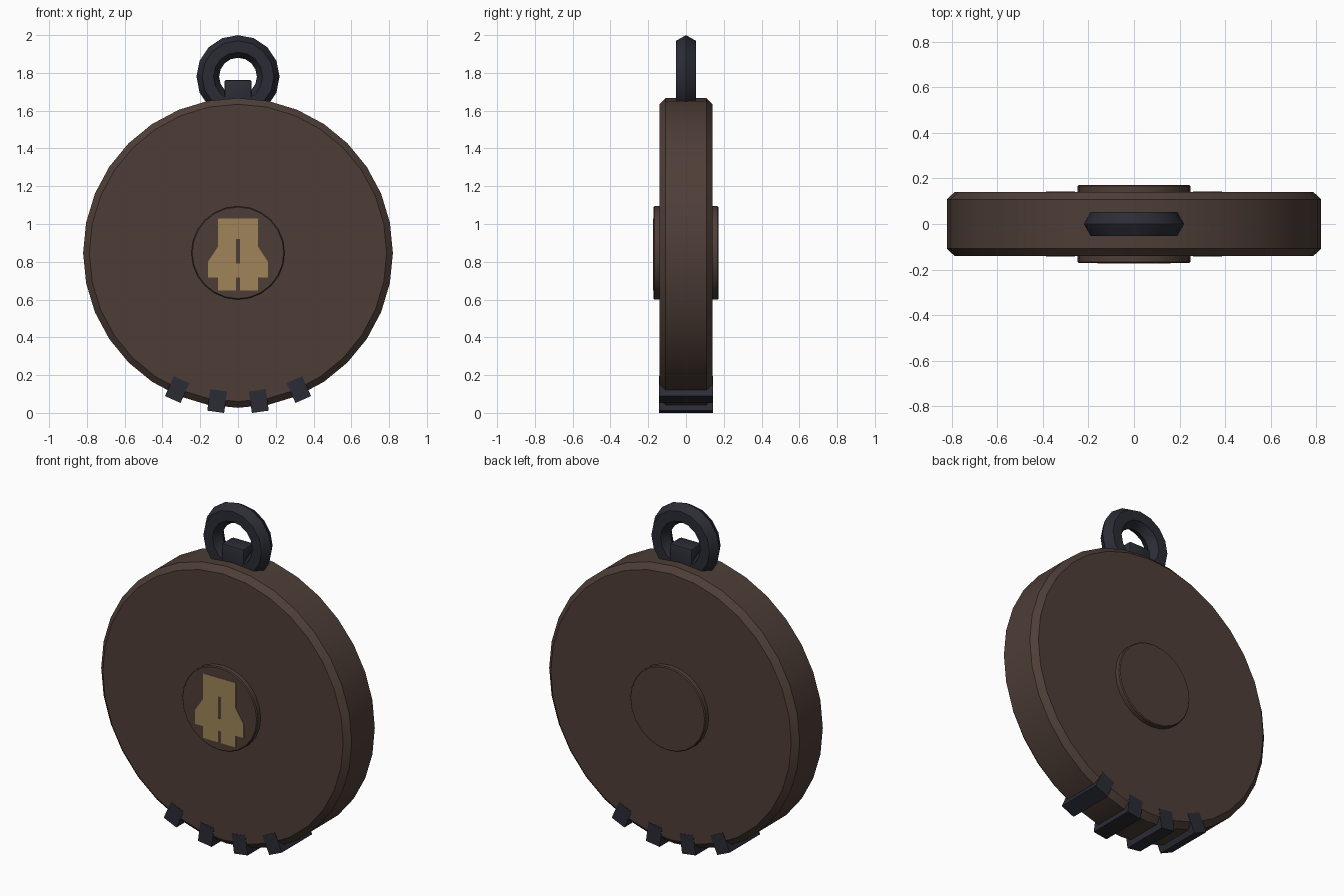
import bpy, bmesh, math
from mathutils import Matrix, Vector

if "Cube" in bpy.data.objects:
    bpy.data.objects.remove(bpy.data.objects["Cube"])

CZ = 0.847  # height of the disc centre


def material(name, rgb):
    m = bpy.data.materials.new(name)
    m.diffuse_color = (*rgb, 1)
    m.use_nodes = True
    m.node_tree.nodes["Principled BSDF"].inputs["Base Color"].default_value = m.diffuse_color
    return m


BROWN = material("dark brown", (0.076, 0.048, 0.038))
DARK = material("blue black", (0.024, 0.025, 0.036))
GOLD = material("dull gold", (0.342, 0.231, 0.098))


def finish(bm, name, mat, smooth=True):
    bmesh.ops.recalc_face_normals(bm, faces=bm.faces)
    me = bpy.data.meshes.new(name)
    bm.to_mesh(me)
    bm.free()
    ob = bpy.data.objects.new(name, me)
    bpy.context.collection.objects.link(ob)
    me.materials.append(mat)
    if smooth:
        bpy.ops.object.select_all(action='DESELECT')
        ob.select_set(True)
        bpy.context.view_layer.objects.active = ob
        bpy.ops.object.shade_smooth_by_angle(angle=math.radians(30))
    return ob


def lathe(name, mat, profile, sides, z, closed=False):
    """Turn (radius, y) points round the y axis; open profiles get end caps."""
    bm = bmesh.new()
    rings = []
    for r, y in profile:
        rings.append([bm.verts.new((r * math.cos(math.tau * i / sides), y,
                                    z + r * math.sin(math.tau * i / sides)))
                      for i in range(sides)])
    pairs = list(zip(rings, rings[1:]))
    if closed:
        pairs.append((rings[-1], rings[0]))
    else:
        bm.faces.new(rings[0])
        bm.faces.new(rings[-1])
    for a, b in pairs:
        for i in range(sides):
            j = (i + 1) % sides
            bm.faces.new((a[i], a[j], b[j], b[i]))
    return finish(bm, name, mat)


def box(name, mat, size, loc, angle=0.0, bevel=0.0):
    bm = bmesh.new()
    bmesh.ops.create_cube(bm, size=1, matrix=Matrix.Translation(Vector(loc))
                          @ Matrix.Rotation(angle, 4, 'Y')
                          @ Matrix.Diagonal((*size, 1)))
    if bevel:
        bmesh.ops.bevel(bm, geom=bm.edges[:], offset=bevel, segments=2,
                        profile=0.5, affect='EDGES')
    return finish(bm, name, mat)


# Chamfered disc and the raised hub through its middle
lathe("disc_body", BROWN, [(0.787, -0.14), (0.82, -0.108), (0.82, 0.108), (0.787, 0.14)], 32, CZ)
lathe("hub", BROWN, [(0.242, -0.172), (0.247, -0.167), (0.247, 0.167), (0.242, 0.172)], 24, CZ)

# Hanging ring with a six-sided section, and its mounting block
section = [(0.16 + 0.06 * math.cos(math.tau * k / 6), 0.06 * math.sin(math.tau * k / 6))
           for k in range(6)]
lathe("hanging_ring", DARK, section, 16, 1.78, closed=True)
box("ring_mount", DARK, (0.145, 0.105, 0.16), (0, 0, 1.683), bevel=0.012)

# Four grip teeth set radially along the bottom rim
for n, deg in enumerate((-24, -8, 8, 24)):
    a = math.radians(deg)
    box(f"rim_tooth_{n + 1}", DARK, (0.09, 0.284, 0.115),
        (0.792 * math.sin(a), 0, CZ - 0.792 * math.cos(a)), -a)

# Inlaid front plate: one half outline, mirrored, with slots along the middle
half = [(0, 1.03), (0.106, 1.03), (0.106, 0.88), (0.159, 0.80), (0.159, 0.717),
        (0.106, 0.717), (0.106, 0.648), (0.01, 0.648), (0.01, 0.717), (0, 0.717),
        (0, 0.79), (0.01, 0.79), (0.01, 0.92), (0, 0.92)]
bm = bmesh.new()
for s in (1, -1):
    face = bm.faces.new([bm.verts.new((s * x, -0.174, z)) for x, z in half])
    out = bmesh.ops.extrude_face_region(bm, geom=[face])
    moved = [v for v in out["geom"] if isinstance(v, bmesh.types.BMVert)]
    bmesh.ops.translate(bm, verts=moved, vec=(0, 0.004, 0))
finish(bm, "front_inlay", GOLD, smooth=False)
